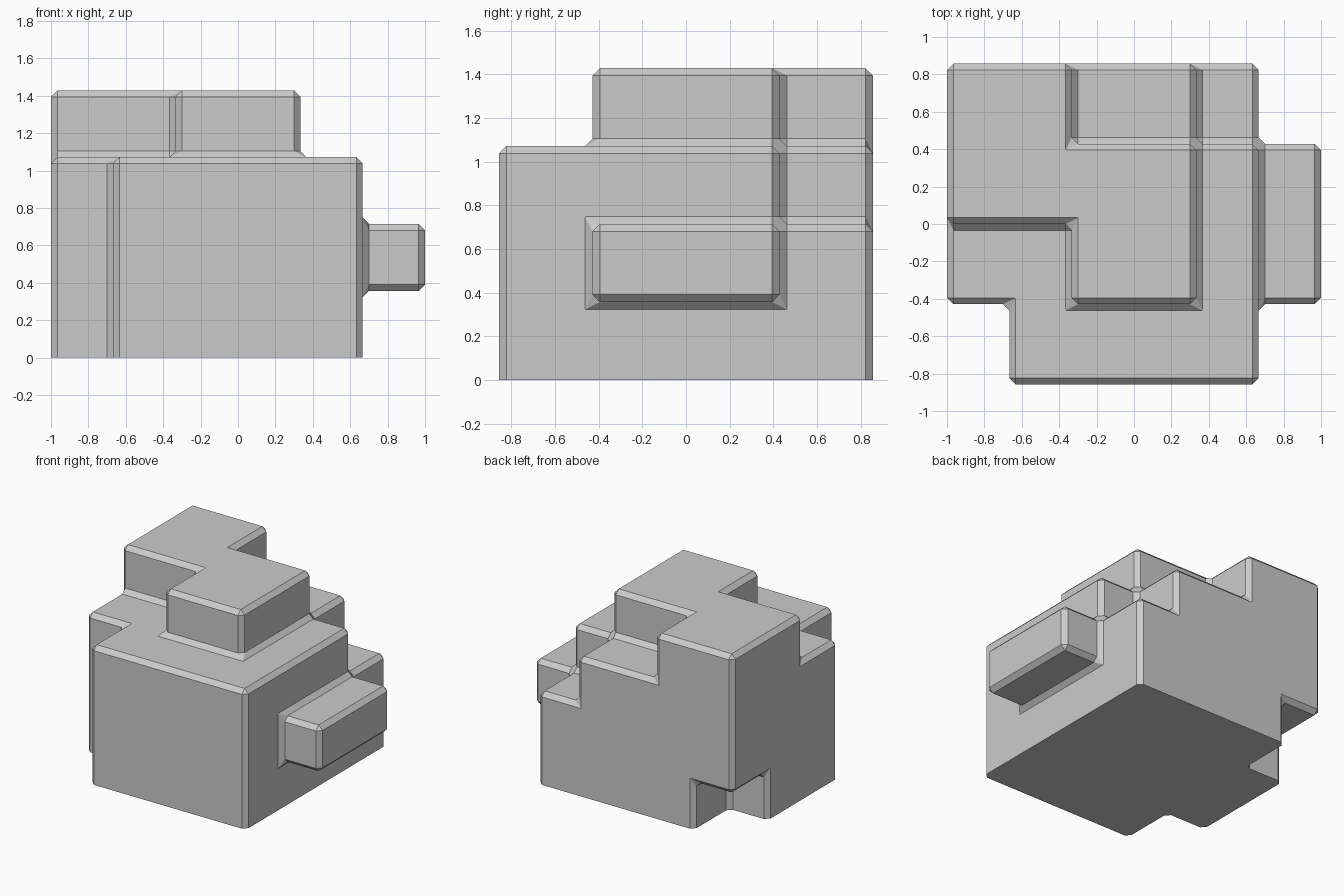
import bpy, bmesh
from mathutils import Vector

if "Cube" in bpy.data.objects:
    bpy.data.objects.remove(bpy.data.objects["Cube"])

# Grid cell size, grid origin and chamfer width
CELL = Vector((1 / 3, 3 / 7, 2.5 / 7))
ORIGIN = Vector((-1, -6 / 7, 0))
CHAMFER = 0.034

cells = set()


def blocks(x, y, z, keep=True):
    """Fill (or clear) a box of grid cells; each range is (start, end)."""
    box = {(i, j, k) for i in range(*x) for j in range(*y) for k in range(*z)}
    if keep:
        cells.update(box)
    else:
        cells.difference_update(box)


# Main body, with one extra layer under the ground that is trimmed off later
blocks((0, 5), (0, 4), (-1, 3))
blocks((0, 1), (0, 1), (-1, 3), keep=False)   # front left corner cut
blocks((4, 5), (3, 4), (2, 3), keep=False)    # back right step
blocks((0, 1), (3, 4), (-1, 1), keep=False)   # back left floor notch
# Right side ledge
blocks((5, 6), (1, 3), (1, 2))
# Stepped top
blocks((0, 2), (2, 4), (3, 4))
blocks((2, 4), (1, 3), (3, 4))

# Skin of the filled cells
bm = bmesh.new()
verts = {}


def vert(p):
    if p not in verts:
        verts[p] = bm.verts.new([ORIGIN[a] + p[a] * CELL[a] for a in range(3)])
    return verts[p]


for c in sorted(cells):
    for axis in range(3):
        u, v = (axis + 1) % 3, (axis + 2) % 3
        for side in (0, 1):
            n = list(c)
            n[axis] += 2 * side - 1
            if tuple(n) in cells:
                continue
            loop = []
            for du, dv in ((0, 0), (1, 0), (1, 1), (0, 1)):
                p = list(c)
                p[axis] += side
                p[u] += du
                p[v] += dv
                loop.append(vert(tuple(p)))
            bm.faces.new(loop if side else loop[::-1])
bm.normal_update()

# Chamfer every outer and inner corner edge
sharp = [e for e in bm.edges if e.calc_face_angle(0) > 0.5]
bmesh.ops.bevel(bm, geom=sharp, offset=CHAMFER, offset_type='OFFSET', segments=1,
                affect='EDGES', profile=0.5, clamp_overlap=True)

# Trim flat at the ground and close the underside
cut = bmesh.ops.bisect_plane(bm, geom=bm.verts[:] + bm.edges[:] + bm.faces[:],
                             dist=1e-5, plane_co=(0, 0, 0), plane_no=(0, 0, 1),
                             clear_inner=True)
bmesh.ops.edgeloop_fill(bm, edges=[e for e in bm.edges if e.is_boundary])
bmesh.ops.recalc_face_normals(bm, faces=bm.faces[:])

mesh = bpy.data.meshes.new("stepped_block")
bm.to_mesh(mesh)
bm.free()
bpy.context.collection.objects.link(bpy.data.objects.new("stepped_block", mesh))
